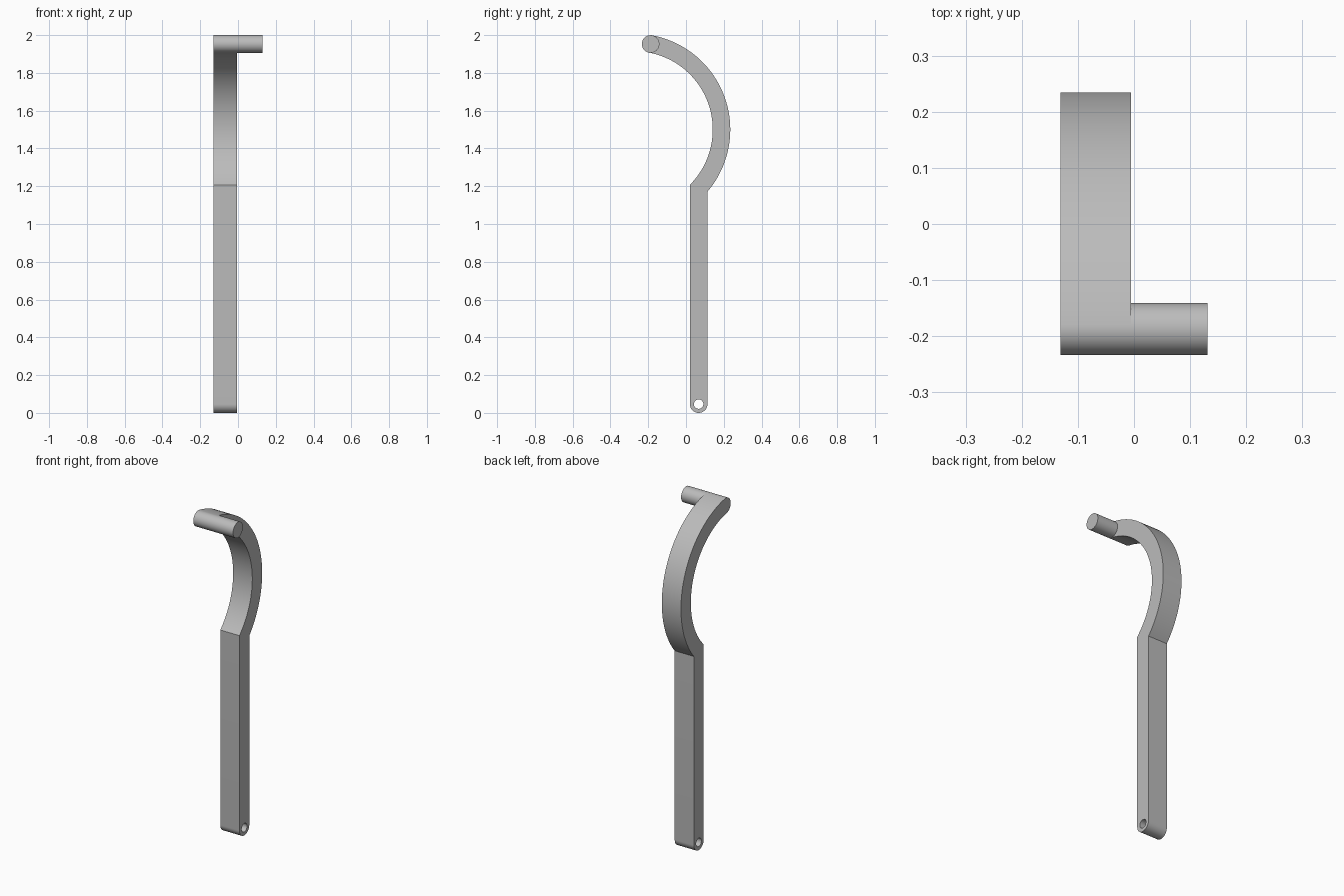
import bpy, bmesh, math
from mathutils import Matrix

cube = bpy.data.objects.get("Cube")
if cube:
    bpy.data.objects.remove(cube, do_unlink=True)

grey = bpy.data.materials.new("plain_grey")
grey.use_nodes = True
colour = (0.5, 0.5, 0.5, 1)
grey.diffuse_color = colour
grey.node_tree.nodes["Principled BSDF"].inputs["Base Color"].default_value = colour

HALF = 0.0465                     # half thickness of the bar
BAR_Y = 0.067                     # centre line of the straight bar
HOOK_Y, HOOK_Z, HOOK_R = -0.273, 1.5, 0.461
TIP = math.radians(79.3)          # angle where the hook ends
TIP_Y = HOOK_Y + HOOK_R * math.cos(TIP)
TIP_Z = HOOK_Z + HOOK_R * math.sin(TIP)


def arc(cy, cz, r, start, end, n):
    return [(cy + r * math.cos(start + (end - start) * i / n),
             cz + r * math.sin(start + (end - start) * i / n)) for i in range(n + 1)]


def extrude_profile(name, loops, x0, x1):
    """Fill y-z outlines (inner loops become holes) and extrude along x."""
    curve = bpy.data.curves.new(name + "_outline", "CURVE")
    curve.dimensions = "2D"
    curve.fill_mode = "BOTH"
    curve.extrude = (x1 - x0) / 2
    for points in loops:
        spline = curve.splines.new("POLY")
        spline.points.add(len(points) - 1)
        for p, (y, z) in zip(spline.points, points):
            p.co = (y, z, 0, 1)
        spline.use_cyclic_u = True
    helper = bpy.data.objects.new(name + "_helper", curve)
    bpy.context.collection.objects.link(helper)
    bpy.context.view_layer.update()
    deps = bpy.context.evaluated_depsgraph_get()
    mesh = bpy.data.meshes.new_from_object(helper.evaluated_get(deps))
    bpy.data.objects.remove(helper, do_unlink=True)
    bpy.data.curves.remove(curve)

    # Stand the outline up in the y-z plane
    mesh.transform(Matrix(((0, 0, 1, (x0 + x1) / 2), (1, 0, 0, 0),
                           (0, 1, 0, 0), (0, 0, 0, 1))))
    bm = bmesh.new()
    bm.from_mesh(mesh)
    bmesh.ops.remove_doubles(bm, verts=bm.verts, dist=1e-5)
    bmesh.ops.recalc_face_normals(bm, faces=bm.faces)
    bm.to_mesh(mesh)
    bm.free()
    mesh.materials.clear()
    mesh.materials.append(grey)
    obj = bpy.data.objects.new(name, mesh)
    bpy.context.collection.objects.link(obj)
    bpy.ops.object.select_all(action="DESELECT")
    obj.select_set(True)
    bpy.context.view_layer.objects.active = obj
    bpy.ops.object.shade_smooth_by_angle(angle=math.radians(30))
    return obj


# Hooked bar: rounded foot, straight shaft, arc, rounded tip
outer, inner = HOOK_R + HALF, HOOK_R - HALF
outer_start = -math.acos((BAR_Y + HALF - HOOK_Y) / outer)
inner_start = -math.acos((BAR_Y - HALF - HOOK_Y) / inner)
outline = (arc(BAR_Y, HALF, HALF, -math.pi, 0, 24)
           + arc(HOOK_Y, HOOK_Z, outer, outer_start, TIP, 48)
           + arc(TIP_Y, TIP_Z, HALF, TIP, TIP + math.pi, 24)[1:-1]
           + arc(HOOK_Y, HOOK_Z, inner, TIP, inner_start, 48))
pin_hole = arc(BAR_Y, HALF, 0.025, 0, 2 * math.pi, 32)[:-1]
extrude_profile("hooked_bar", [outline, pin_hole], -0.131, -0.005)

# Round peg at the tip, on the left side
peg = arc(TIP_Y, TIP_Z, HALF, 0, 2 * math.pi, 48)[:-1]
extrude_profile("grip_peg", [peg], -0.005, 0.131)
